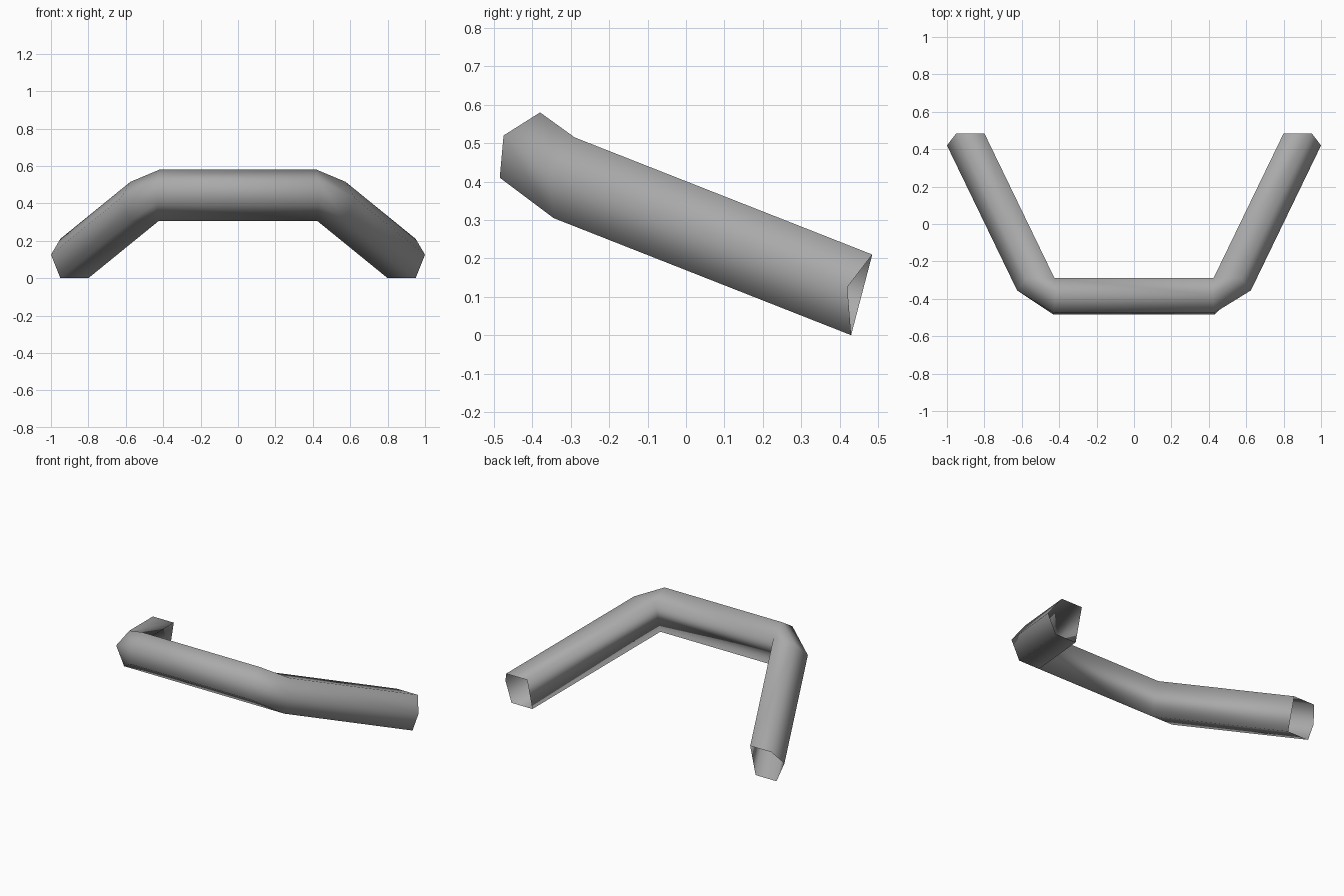
import bpy
import bmesh
from mathutils import Vector

cube = bpy.data.objects.get("Cube")
if cube:
    bpy.data.objects.remove(cube, do_unlink=True)

# Single grey finish
grey = bpy.data.materials.new("mid_grey")
grey.use_nodes = True
colour = (0.4, 0.4, 0.4, 1)
grey.diffuse_color = colour
grey.node_tree.nodes["Principled BSDF"].inputs["Base Color"].default_value = colour

# Five-sided cross-sections, ordered: outer, top, inner top, inner bottom, bottom
leg_end = [Vector(p) for p in ((1, 0.42, 0.125), (0.95, 0.485, 0.21), (0.8, 0.485, 0.21),
                               (0.8, 0.43, 0), (0.95, 0.43, 0))]
leg_run = Vector((-0.375, -0.775, 0.305))
leg_start = [p + leg_run for p in leg_end]
bar_end = [Vector(p) for p in ((0.43, -0.475, 0.52), (0.42, -0.38, 0.58), leg_start[2],
                               leg_start[3], (0.43, -0.485, 0.41))]


def mirrored(ring):
    return [Vector((-p.x, p.y, p.z)) for p in ring]


# Open tube: leg, bevelled corner, bar, bevelled corner, leg
rings = [leg_end, leg_start, bar_end]
rings += [mirrored(r) for r in reversed(rings)]

bm = bmesh.new()
loops = [[bm.verts.new(p) for p in ring] for ring in rings]
for a, b in zip(loops, loops[1:]):
    for i in range(5):
        j = (i + 1) % 5
        bm.faces.new((a[i], a[j], b[j], b[i]))
# The inner side of each corner is shared by both rings
bmesh.ops.remove_doubles(bm, verts=bm.verts, dist=0.002)
bmesh.ops.recalc_face_normals(bm, faces=bm.faces)
for f in bm.faces:
    f.smooth = True

mesh = bpy.data.meshes.new("bent_tube_bar")
bm.to_mesh(mesh)
bm.free()
mesh.materials.append(grey)
bar = bpy.data.objects.new("bent_tube_bar", mesh)
bpy.context.collection.objects.link(bar)
